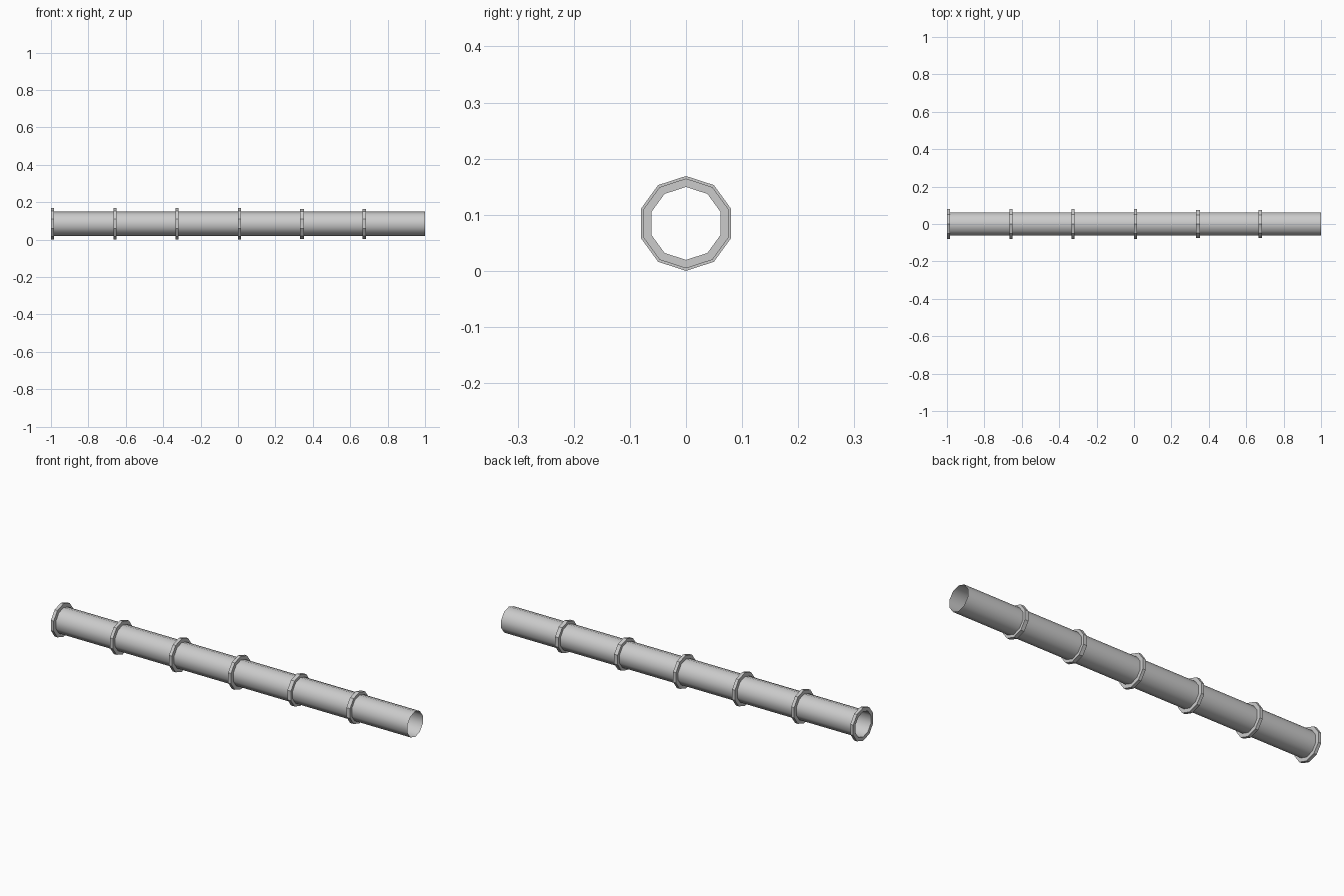
import bpy, bmesh, math

if "Cube" in bpy.data.objects:
    bpy.data.objects.remove(bpy.data.objects["Cube"])

SIDES = 10
AXIS_Z = 0.0845
PIPE_R = 0.065


def lathe(name, profile, closed, smooth):
    """Sweep (x, radius) points round the pipe axis, one corner at the top."""
    bm = bmesh.new()
    loops = []
    for x, r in profile:
        loops.append([bm.verts.new((x,
                                    r * math.sin(2 * math.pi * i / SIDES),
                                    AXIS_Z + r * math.cos(2 * math.pi * i / SIDES)))
                      for i in range(SIDES)])
    n = len(loops)
    for k in range(n if closed else n - 1):
        a, b = loops[k], loops[(k + 1) % n]
        for i in range(SIDES):
            j = (i + 1) % SIDES
            # winding points outwards from the axis
            bm.faces.new((a[i], a[j], b[j], b[i]))
    if closed:
        bmesh.ops.recalc_face_normals(bm, faces=bm.faces[:])
    else:
        bm.normal_update()
        f = bm.faces[:][0]
        c = f.calc_center_median()
        if f.normal.y * c.y + f.normal.z * (c.z - AXIS_Z) < 0:
            bmesh.ops.reverse_faces(bm, faces=bm.faces[:])
    for f in bm.faces:
        f.smooth = smooth
    mesh = bpy.data.meshes.new(name)
    bm.to_mesh(mesh)
    bm.free()
    obj = bpy.data.objects.new(name, mesh)
    bpy.context.collection.objects.link(obj)
    return obj


# open thin-walled pipe
lathe("pipe", [(-1, PIPE_R), (1, PIPE_R)], False, True)

# raised collars: the two at the right end are slightly lower and wider
for i in range(6):
    x = -0.992 + i * 0.3335
    r, w = (0.0845, 0.008) if i < 4 else (0.080, 0.010)
    lathe(f"collar_{i + 1}",
          [(x - w, PIPE_R), (x - w, r), (x + w, r), (x + w, PIPE_R)],
          True, False)
